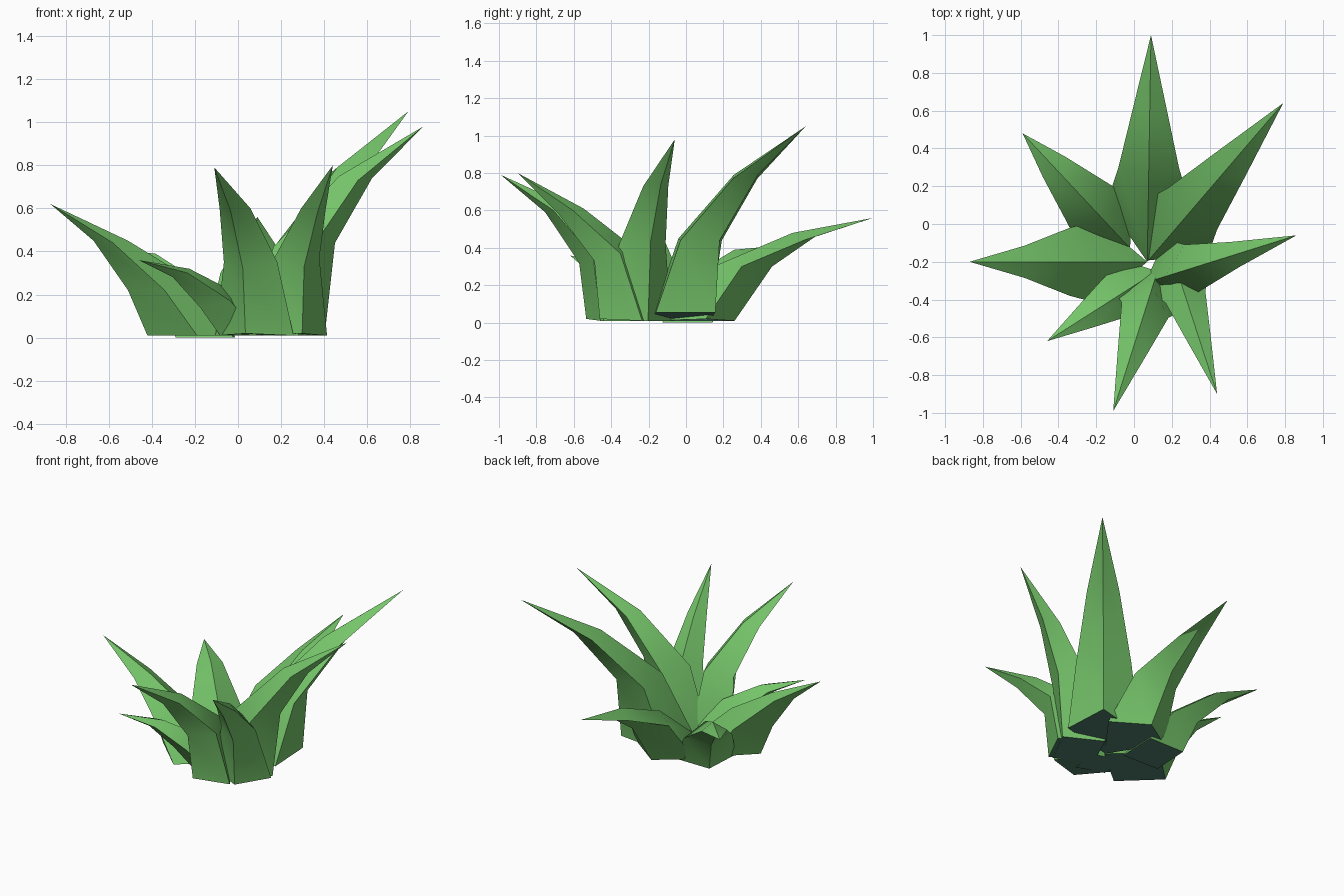
import bpy, bmesh, math
from mathutils import Vector


def material(name, rgb):
    m = bpy.data.materials.new(name)
    m.diffuse_color = (*rgb, 1)
    return m


GREEN = material("leaf green", (0.18, 0.56, 0.145))
TEAL = material("cut base teal", (0.078, 0.20, 0.144))


def leaf(name, origin, tip, rings, lift=0.0):
    """Diamond-section blade. Each ring: inner, side and outer distance
    from the origin, half width, inner z, side z, outer z."""
    o = Vector((*origin, 0))
    d = Vector((tip[0] - origin[0], tip[1] - origin[1], 0)).normalized()
    side = Vector((-d.y, d.x, 0))
    up = Vector((0, 0, 1))
    bm = bmesh.new()
    loops = []
    for ri, rs, ro, hw, zi, zs, zo in rings:
        pts = (o + d * ri + up * zi, o + d * rs + side * hw + up * zs,
               o + d * ro + up * zo, o + d * rs - side * hw + up * zs)
        loops.append([bm.verts.new(p) for p in pts])
    # lift the outer part of the base where the blade leans off the ground
    for v in loops[0][2:]:
        v.co.z += lift
    point = bm.verts.new(tip)
    for a, b in zip(loops, loops[1:]):
        for i in range(4):
            j = (i + 1) % 4
            bm.faces.new((a[i], a[j], b[j], b[i]))
    for i in range(4):
        bm.faces.new((loops[-1][i], loops[-1][(i + 1) % 4], point))
    base = bm.faces.new(loops[0])
    base.material_index = 1
    bmesh.ops.recalc_face_normals(bm, faces=bm.faces[:])
    me = bpy.data.meshes.new(name)
    bm.to_mesh(me)
    bm.free()
    me.materials.append(GREEN)
    me.materials.append(TEAL)
    ob = bpy.data.objects.new(name, me)
    bpy.context.collection.objects.link(ob)
    bpy.ops.object.select_all(action='DESELECT')
    ob.select_set(True)
    bpy.context.view_layer.objects.active = ob
    bpy.ops.object.shade_smooth_by_angle(angle=math.radians(30))


# tall blades
leaf("tall_back_right_leaf", (0.07, -0.20), (0.79, 0.64, 1.05), [
    (0.01, 0.24, 0.47, 0.22, 0.01, 0.01, 0.01),
    (0.21, 0.37, 0.50, 0.17, 0.45, 0.44, 0.44),
    (0.60, 0.68, 0.77, 0.10, 0.79, 0.77, 0.79)], lift=0.045)
leaf("tall_right_leaf", (0.03, -0.32), (0.86, -0.06, 0.98), [
    (0.03, 0.20, 0.39, 0.19, 0.01, 0.01, 0.01),
    (0.14, 0.29, 0.44, 0.13, 0.42, 0.42, 0.44),
    (0.46, 0.53, 0.62, 0.07, 0.75, 0.73, 0.74)])

# front blades
leaf("front_right_leaf", (0.18, -0.10), (0.44, -0.90, 0.80), [
    (0.06, 0.20, 0.38, 0.18, 0.01, 0.01, 0.02),
    (0.20, 0.30, 0.41, 0.11, 0.41, 0.37, 0.33),
    (0.47, 0.55, 0.61, 0.06, 0.61, 0.60, 0.58)])
leaf("front_leaf", (0.143, -0.19), (-0.11, -0.99, 0.79), [
    (0.05, 0.22, 0.36, 0.19, 0.01, 0.01, 0.02),
    (0.15, 0.28, 0.40, 0.13, 0.38, 0.35, 0.32),
    (0.45, 0.52, 0.59, 0.075, 0.62, 0.60, 0.59)])

# low spreading blades
leaf("front_left_leaf", (0.12, -0.25), (-0.46, -0.62, 0.36), [
    (0.00, 0.12, 0.24, 0.15, 0.01, 0.01, 0.01),
    (0.18, 0.26, 0.35, 0.12, 0.22, 0.17, 0.14),
    (0.41, 0.46, 0.50, 0.065, 0.32, 0.30, 0.28)])
leaf("left_leaf", (0.07, -0.20), (-0.87, -0.20, 0.62), [
    (0.00, 0.26, 0.49, 0.22, 0.01, 0.01, 0.01),
    (0.27, 0.41, 0.58, 0.18, 0.26, 0.22, 0.22),
    (0.58, 0.65, 0.74, 0.085, 0.45, 0.44, 0.45)])
leaf("back_left_leaf", (0.00, -0.15), (-0.59, 0.48, 0.41), [
    (0.03, 0.22, 0.40, 0.19, 0.00, 0.00, 0.00),
    (0.24, 0.36, 0.49, 0.15, 0.25, 0.20, 0.20),
    (0.56, 0.62, 0.68, 0.08, 0.39, 0.36, 0.35)])
leaf("back_leaf", (0.07, -0.20), (0.09, 1.00, 0.56), [
    (0.00, 0.31, 0.46, 0.22, 0.01, 0.02, 0.01),
    (0.37, 0.50, 0.66, 0.16, 0.31, 0.30, 0.30),
    (0.77, 0.83, 0.92, 0.085, 0.48, 0.44, 0.48)])
